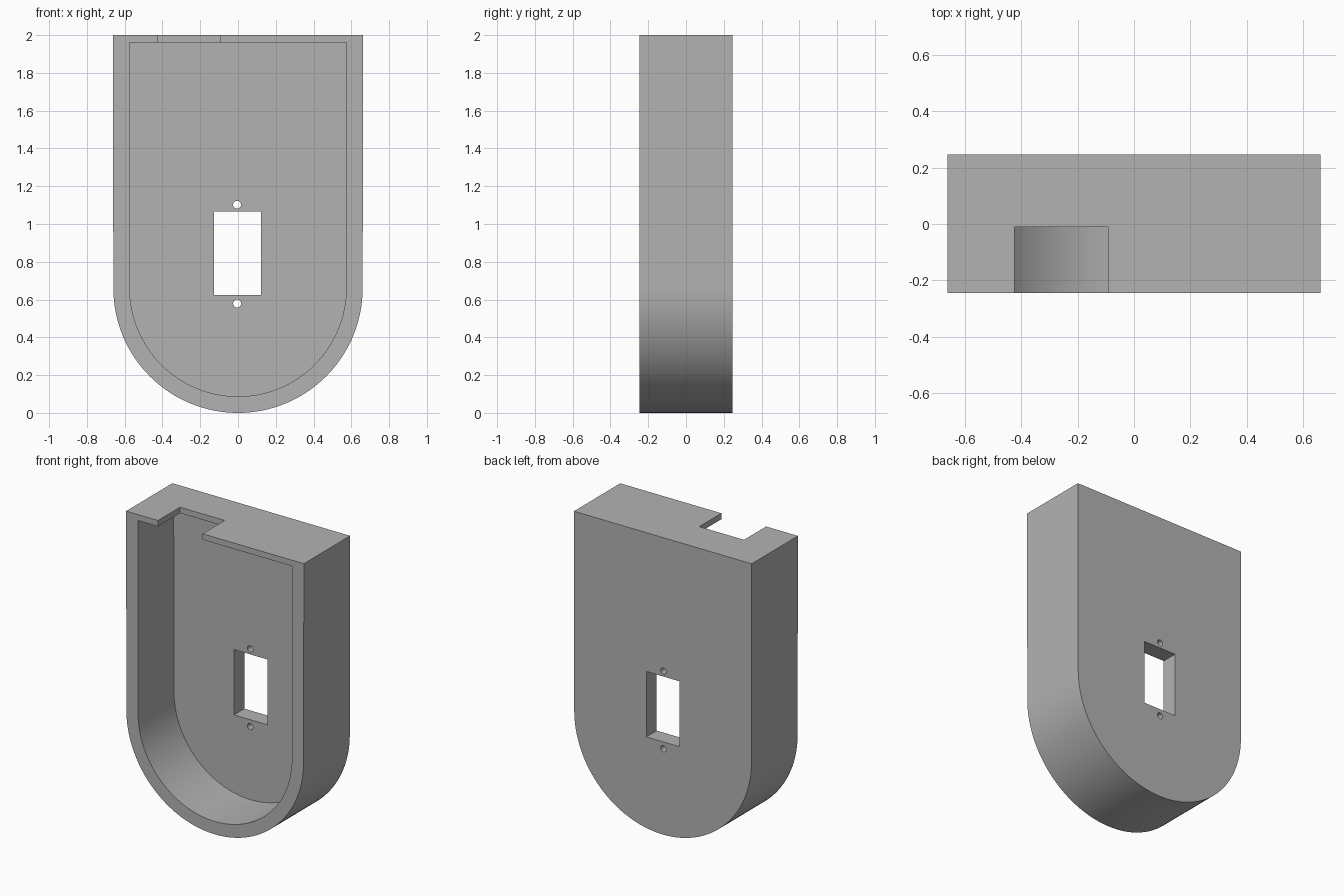
import bpy, bmesh, math

cube = bpy.data.objects.get("Cube")
if cube:
    bpy.data.objects.remove(cube, do_unlink=True)

grey = bpy.data.materials.new("plain grey")
grey.use_nodes = True
colour = (0.45, 0.45, 0.45, 1)
grey.diffuse_color = colour
grey.node_tree.nodes["Principled BSDF"].inputs["Base Color"].default_value = colour

FRONT, BACK = -0.245, 0.247
FLOOR = 0.137       # inner face of the back wall
ARC_Z = 0.66        # centre height of the rounded end


def prism(name, outline, y0, y1):
    """Extrude an (x, z) outline from y0 to y1."""
    bm = bmesh.new()
    face = bm.faces.new([bm.verts.new((x, y0, z)) for x, z in outline])
    ext = bmesh.ops.extrude_face_region(bm, geom=[face])["geom"]
    verts = [v for v in ext if isinstance(v, bmesh.types.BMVert)]
    bmesh.ops.translate(bm, vec=(0, y1 - y0, 0), verts=verts)
    bmesh.ops.recalc_face_normals(bm, faces=bm.faces)
    mesh = bpy.data.meshes.new(name)
    bm.to_mesh(mesh)
    bm.free()
    mesh.materials.append(grey)
    obj = bpy.data.objects.new(name, mesh)
    bpy.context.collection.objects.link(obj)
    return obj


def arc(x, z, r, start, end, n):
    steps = [start + (end - start) * i / n for i in range(n + 1)]
    return [(x + r * math.cos(a), z + r * math.sin(a)) for a in steps]


def u_outline(r, top):
    return [(-r - 0.002, top)] + arc(0, ARC_Z, r, math.pi, math.tau, 64) + [(r + 0.002, top)]


def box_outline(x0, x1, z0, z1):
    return [(x0, z0), (x1, z0), (x1, z1), (x0, z1)]


# Housing body with a rounded lower end
housing = prism("housing", u_outline(0.66, 2.0), FRONT, BACK)

# Cavity, cable notch, window and screw holes
cutters = [
    prism("cavity_cutter", u_outline(0.573, 1.96), FRONT - 0.1, FLOOR),
    prism("notch_cutter", box_outline(-0.425, -0.092, 1.9, 2.1), FRONT - 0.1, -0.01),
    prism("window_cutter", box_outline(-0.126, 0.122, 0.625, 1.065), 0, 0.4),
]
for label, z in (("upper", 1.102), ("lower", 0.579)):
    circle = arc(-0.005, z, 0.021, 0, math.tau, 32)[:-1]
    cutters.append(prism(label + "_screw_hole_cutter", circle, 0, 0.4))

bpy.context.view_layer.objects.active = housing
for cutter in cutters:
    mod = housing.modifiers.new(cutter.name, "BOOLEAN")
    mod.operation = "DIFFERENCE"
    mod.solver = "EXACT"
    mod.object = cutter
    bpy.ops.object.modifier_apply(modifier=mod.name)
    bpy.data.objects.remove(cutter, do_unlink=True)

# Smooth curved walls, crisp edges
bpy.ops.object.select_all(action="DESELECT")
housing.select_set(True)
bpy.ops.object.shade_smooth_by_angle(angle=math.radians(30))
